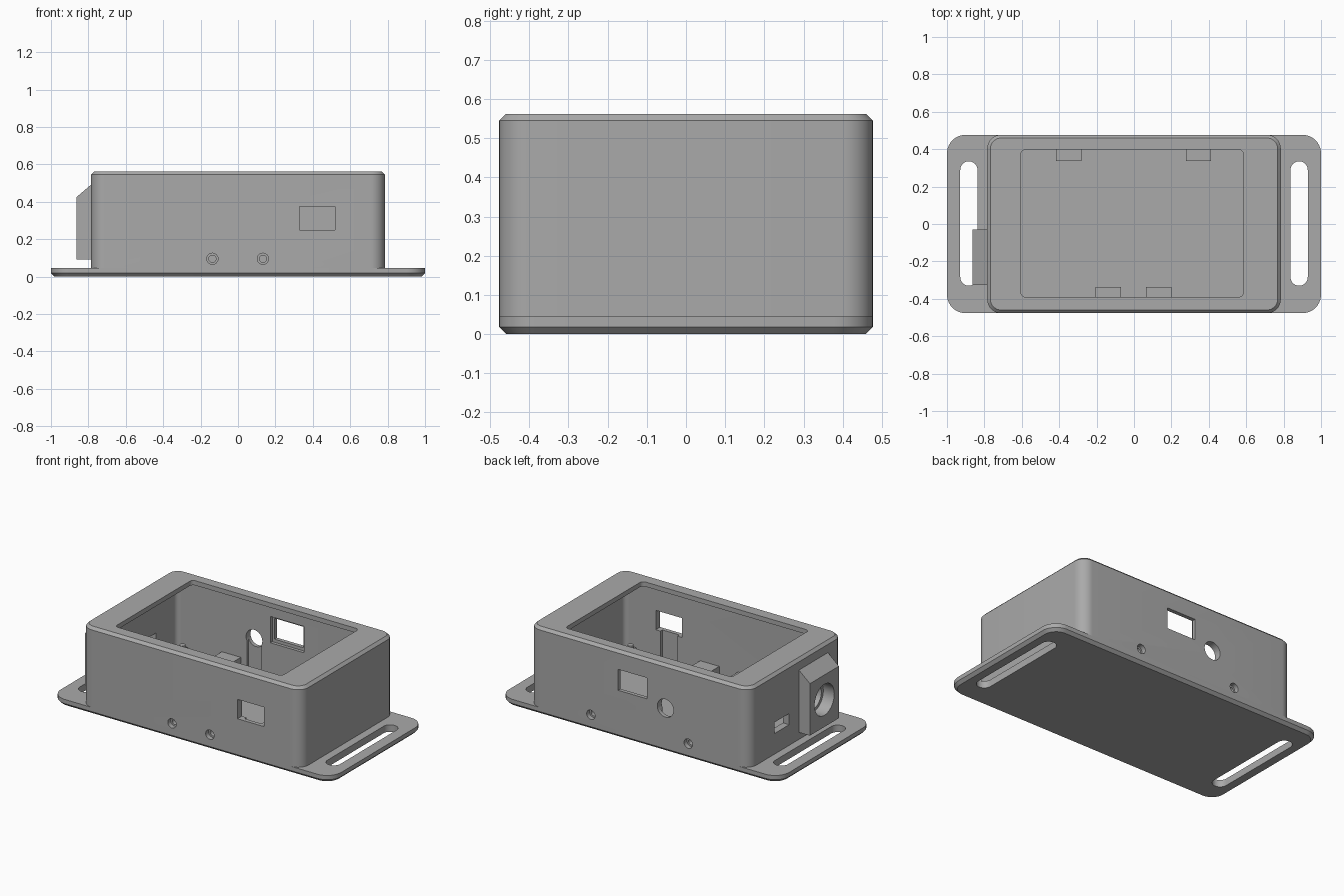
import bpy, bmesh, math
from mathutils import Matrix

if "Cube" in bpy.data.objects:
    bpy.data.objects.remove(bpy.data.objects["Cube"])

grey = bpy.data.materials.new("mid grey")
grey.diffuse_color = (0.40, 0.40, 0.40, 1)
grey.use_nodes = True
grey.node_tree.nodes["Principled BSDF"].inputs["Base Color"].default_value = grey.diffuse_color


def finish(name, bm):
    bmesh.ops.recalc_face_normals(bm, faces=bm.faces)
    me = bpy.data.meshes.new(name)
    bm.to_mesh(me)
    bm.free()
    me.materials.append(grey)
    ob = bpy.data.objects.new(name, me)
    bpy.context.collection.objects.link(ob)
    return ob


def outline(x0, x1, y0, y1, r, n=10):
    """Rounded rectangle, counter-clockwise."""
    pts = []
    corners = ((x1, y1), (x0, y1), (x0, y0), (x1, y0))
    for q, (cx, cy) in enumerate(corners):
        cx += -r if cx == x1 else r
        cy += -r if cy == y1 else r
        for i in range(n + 1):
            a = math.pi / 2 * (q + i / n)
            pts.append((cx + r * math.cos(a), cy + r * math.sin(a)))
    return pts


def slab(name, x0, x1, y0, y1, r, layers):
    """Stack of rounded outlines; layers are (z, inset)."""
    bm = bmesh.new()
    rings = [[bm.verts.new((x, y, z)) for x, y in
              outline(x0 + d, x1 - d, y0 + d, y1 - d, r - d)] for z, d in layers]
    n = len(rings[0])
    for a, b in zip(rings, rings[1:]):
        for i in range(n):
            bm.faces.new((a[i], a[(i + 1) % n], b[(i + 1) % n], b[i]))
    bm.faces.new(rings[0][::-1])
    bm.faces.new(rings[-1])
    return finish(name, bm)


def block(name, x0, x1, y0, y1, z0, z1):
    bm = bmesh.new()
    bmesh.ops.create_cube(bm, size=1)
    for v in bm.verts:
        v.co = ((x0 + x1) / 2 + v.co.x * (x1 - x0), (y0 + y1) / 2 + v.co.y * (y1 - y0),
                (z0 + z1) / 2 + v.co.z * (z1 - z0))
    return finish(name, bm)


def rod(name, centre, r, length, axis, seg=32):
    bm = bmesh.new()
    bmesh.ops.create_cone(bm, cap_ends=True, segments=seg, radius1=r, radius2=r, depth=length)
    turn = {"x": Matrix.Rotation(math.pi / 2, 4, "Y"),
            "y": Matrix.Rotation(math.pi / 2, 4, "X"), "z": Matrix()}[axis]
    bm.transform(Matrix.Translation(centre) @ turn)
    return finish(name, bm)


def combine(target, tool, op="DIFFERENCE"):
    m = target.modifiers.new("cut", "BOOLEAN")
    m.operation, m.object, m.solver = op, tool, "EXACT"
    bpy.context.view_layer.objects.active = target
    bpy.ops.object.modifier_apply(modifier=m.name)
    bpy.data.objects.remove(tool)


# Base plate with chamfered underside and two strap slots
plate = slab("base_plate", -1, 1, -.477, .477, .1, [(0, .018), (.018, 0), (.045, 0)])
for s in (-1, 1):
    combine(plate, slab("slot", s * .883 - .046, s * .883 + .046, -.33, .335, .0459,
                        [(-.1, 0), (.1, 0)]))

# Case body with chamfered rim, hollow inside, open on top
case = slab("case_body", -.785, .785, -.477, .477, .075, [(.045, 0), (.545, 0), (.562, .017)])

# Socket housing with sloped top on the left wall
bm = bmesh.new()
prof = [(-.77, .09), (-.863, .09), (-.863, .425), (-.785, .492), (-.77, .492)]
ends = [[bm.verts.new((x, y, z)) for x, z in prof] for y in (-.325, -.03)]
bm.faces.new(ends[0])
bm.faces.new(ends[1][::-1])
for i in range(5):
    j = (i + 1) % 5
    bm.faces.new((ends[0][i], ends[0][j], ends[1][j], ends[1][i]))
combine(case, finish("housing", bm), "UNION")

combine(case, slab("cavity", -.74, .74, -.432, .432, .03, [(0, 0), (.532, 0)]))
combine(case, slab("opening", -.605, .585, -.39, .397, .025, [(.5, 0), (.7, 0)]))

# Socket bore and small port in the left wall
combine(case, rod("bore", (-.85, -.178, .265), .1, .13, "x", 48))
combine(case, rod("inner_bore", (-.78, -.178, .265), .08, .2, "x", 48))
combine(case, block("port", -.9, -.7, .07, .22, .178, .25))

# Windows and round hole, with shallow grooves on the inside
combine(case, block("front_window", .33, .518, -.6, -.4, .25, .375))
combine(case, block("front_groove", .364, .485, -.452, -.4, .0, .26))
combine(case, block("back_window", -.057, .15, .4, .6, .305, .44))
combine(case, block("back_recess", -.072, .17, .4, .452, .285, .455))
combine(case, rod("back_hole", (-.187, .477, .28), .058, .2, "y"))
combine(case, block("back_groove", -.24, -.134, .4, .452, .0, .28))

# Screw lugs on the long walls, each with a stepped screw hole
for side, xs in ((-1, (-.137, .133)), (1, (-.35, .345))):
    for x in xs:
        ya, yb = sorted((side * .338, side * .44))
        combine(case, block("lug", x - .068, x + .068, ya, yb, .045, .135), "UNION")
        combine(case, rod("head_recess", (x, side * .477, .095), .03, .06, "y", 24))
        combine(case, rod("screw_hole", (x, side * .43, .095), .019, .14, "y", 24))

# Corner standoffs with locating pins for the circuit board
for sx in (-1, 1):
    for sy in (-1, 1):
        rod("standoff", (sx * .655, sy * .37, .075), .04, .07, "z", 24)
        rod("standoff_pin", (sx * .655, sy * .37, .12), .018, .04, "z", 16)

for ob in bpy.data.objects:
    bpy.ops.object.select_all(action="DESELECT")
    ob.select_set(True)
    bpy.context.view_layer.objects.active = ob
    bpy.ops.object.shade_smooth_by_angle(angle=math.radians(30))
